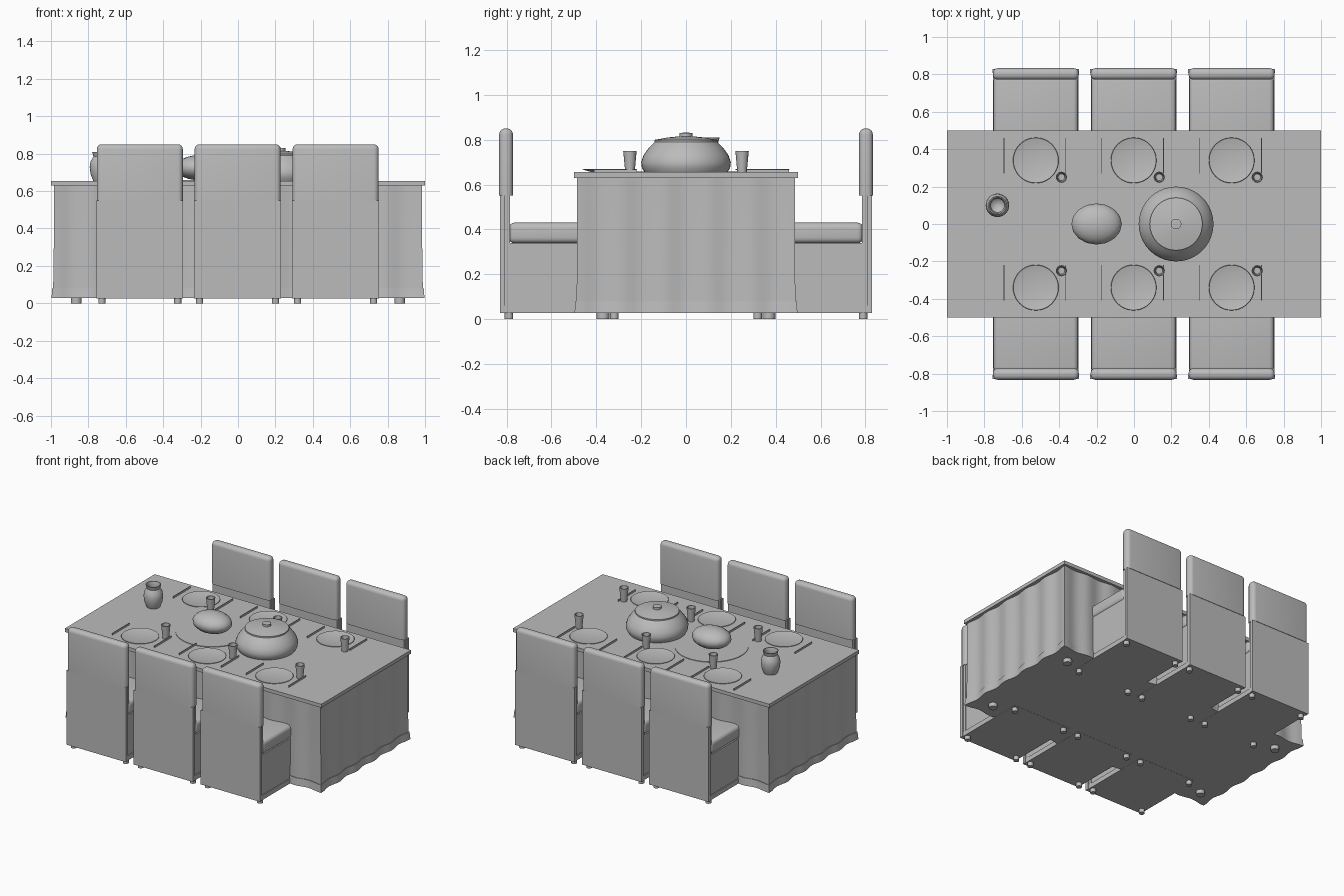
import bpy, bmesh, math

if "Cube" in bpy.data.objects:
    bpy.data.objects.remove(bpy.data.objects["Cube"])

grey = bpy.data.materials.new("plain grey")
grey.diffuse_color = (0.5, 0.5, 0.5, 1)
grey.use_nodes = True
grey.node_tree.nodes["Principled BSDF"].inputs["Base Color"].default_value = grey.diffuse_color


def finish(name, bm, smooth=True):
    bmesh.ops.recalc_face_normals(bm, faces=bm.faces[:])
    mesh = bpy.data.meshes.new(name)
    bm.to_mesh(mesh)
    bm.free()
    mesh.materials.append(grey)
    ob = bpy.data.objects.new(name, mesh)
    bpy.context.collection.objects.link(ob)
    if smooth:
        bpy.ops.object.select_all(action='DESELECT')
        ob.select_set(True)
        bpy.context.view_layer.objects.active = ob
        bpy.ops.object.shade_smooth_by_angle(angle=math.radians(35))
    return ob


def box(name, x, y, z, bevel=0.0, edge_rule=None):
    """Box from (min, max) pairs, optionally rounded on edges picked by a rule."""
    bm = bmesh.new()
    bmesh.ops.create_cube(bm, size=1)
    for v in bm.verts:
        v.co = [sum(r) / 2 + c * (r[1] - r[0]) for c, r in zip(v.co, (x, y, z))]
    if bevel:
        edges = [e for e in bm.edges if edge_rule is None or edge_rule(e)]
        bmesh.ops.bevel(bm, geom=edges, offset=bevel, segments=4, profile=0.5, affect='EDGES')
    return finish(name, bm, bevel > 0)


def lathe(name, profile, x, y, sides=32, sx=1.0, sy=1.0):
    """Turn a list of (radius, height) points about a vertical axis."""
    bm = bmesh.new()
    rings = []
    for r, z in profile:
        if r == 0:
            rings.append([bm.verts.new((x, y, z))] * sides)
        else:
            rings.append([bm.verts.new((x + sx * r * math.cos(math.tau * i / sides),
                                        y + sy * r * math.sin(math.tau * i / sides), z))
                          for i in range(sides)])
    for a, b in zip(rings, rings[1:]):
        for i in range(sides):
            j = (i + 1) % sides
            bm.faces.new(list(dict.fromkeys((a[i], a[j], b[j], b[i]))))
    return finish(name, bm)


def foot(name, x, y, r):
    lathe(name, [(0, 0), (r, 0), (r, 0.032), (0, 0.032)], x, y, 12)


def wavy_skirt(name, hx, hy, levels):
    """Closed draped cloth; levels are (height, outward offset, wave depth)."""
    bm = bmesh.new()
    corners = [(-hx, -hy), (hx, -hy), (hx, hy), (-hx, hy)]
    rings = []
    for z, off, amp in levels:
        ring = []
        for k, (ax, ay) in enumerate(corners):
            bx, by = corners[(k + 1) % 4]
            length = math.hypot(bx - ax, by - ay)
            nx, ny = (by - ay) / length, (ax - bx) / length
            n = round(length / 0.025)
            for i in range(n):
                t = i / n
                wave = off - amp * (1 - math.cos(math.tau * t * round(length / 0.2))) / 2
                px, py = ax + (bx - ax) * t + nx * wave, ay + (by - ay) * t + ny * wave
                if i == 0:
                    px, py = ax + math.copysign(off, ax), ay + math.copysign(off, ay)
                ring.append(bm.verts.new((px, py, z)))
        rings.append(ring)
    for a, b in zip(rings, rings[1:]):
        for i in range(len(a)):
            j = (i + 1) % len(a)
            bm.faces.new((a[i], a[j], b[j], b[i]))
    bm.faces.new(rings[0])
    bm.faces.new(rings[-1])
    return finish(name, bm)


# Table: top, draped cloth with hem, feet
box("table_top", (-1, 1), (-0.5, 0.5), (0.63, 0.655))
wavy_skirt("table_cloth", 0.985, 0.485, [(0.03, 0.004, 0.016), (0.3, 0, 0.015), (0.632, 0, 0.012)])
wavy_skirt("cloth_hem", 0.985, 0.485, [(0.028, 0.012, 0.016), (0.08, 0.008, 0.016)])
for fx in (-0.865, 0.865):
    for fy in (-0.37, 0.37):
        foot("table_foot", fx, fy, 0.028)


# Chairs: three on each long side
def chair(cx, s):
    def ys(a, b):
        return tuple(sorted((s * a, s * b)))

    def wide(h):
        return (cx - h, cx + h)

    def upright(e):
        return abs(e.verts[0].co.z - e.verts[1].co.z) < 0.01 and e.verts[0].co.z > 0.4

    box("chair_base", wide(0.222), ys(0.295, 0.79), (0.03, 0.34))
    box("chair_base_hem", wide(0.228), ys(0.29, 0.825), (0.027, 0.06))
    box("seat_cushion", wide(0.226), ys(0.29, 0.79), (0.338, 0.43), 0.025)
    box("back_core", wide(0.224), ys(0.785, 0.815), (0.06, 0.56))
    box("back_skirt", wide(0.232), ys(0.808, 0.83), (0.027, 0.55))
    box("back_cushion", wide(0.23), ys(0.772, 0.833), (0.55, 0.85), 0.026,
        lambda e: max(v.co.z for v in e.verts) > 0.8)
    for fx in (-0.203, 0.203):
        for fy in (0.79, 0.32):
            foot("chair_foot", cx + fx, s * fy, 0.019)


for cx in (-0.525, -0.002, 0.522):
    for s in (-1, 1):
        chair(cx, s)
        # Place setting: plate, tumbler, cutlery
        lathe("plate", [(0, 0.654), (0.075, 0.654), (0.122, 0.667), (0.12, 0.669),
                        (0.078, 0.66), (0, 0.659)], cx, s * 0.34, 40)
        lathe("tumbler", [(0, 0.655), (0.021, 0.655), (0.03, 0.75), (0.025, 0.75),
                          (0.018, 0.665), (0, 0.665)], cx + 0.137, s * 0.25, 16)
        for dx in (-0.17, 0.16):
            box("cutlery", (cx + dx - 0.002, cx + dx + 0.002),
                (s * 0.34 - 0.07, s * 0.34 + 0.12), (0.654, 0.668))

# Serving tray with an oval covered bowl
lathe("tray", [(0, 0.654), (0.235, 0.654), (0.235, 0.659), (0, 0.659)], -0.2, 0, 48)
oval = [(math.cos(a), 0.725 + 0.068 * math.sin(a))
        for a in (math.pi * k / 12 - math.pi / 2 for k in range(1, 12))]
lathe("oval_bowl", [(0, 0.657)] + oval + [(0, 0.793)], -0.2, 0, 16, 0.135, 0.11)

# Round pot with lid and knob
lathe("pot", [(0, 0.655), (0.185, 0.655), (0.197, 0.675), (0.2, 0.7), (0.19, 0.73),
              (0.165, 0.765), (0.135, 0.795)], 0.225, 0, 40)
lathe("pot_lid", [(0, 0.79), (0.141, 0.79), (0.141, 0.799), (0.08, 0.81), (0.028, 0.815),
                  (0.028, 0.83), (0, 0.832)], 0.225, 0, 40)

# Small vase
lathe("vase", [(0, 0.655), (0.044, 0.655), (0.058, 0.69), (0.063, 0.73), (0.058, 0.76),
               (0.043, 0.785), (0.05, 0.81), (0.044, 0.81), (0.036, 0.785), (0.045, 0.74),
               (0, 0.68)], -0.73, 0.1, 24)
